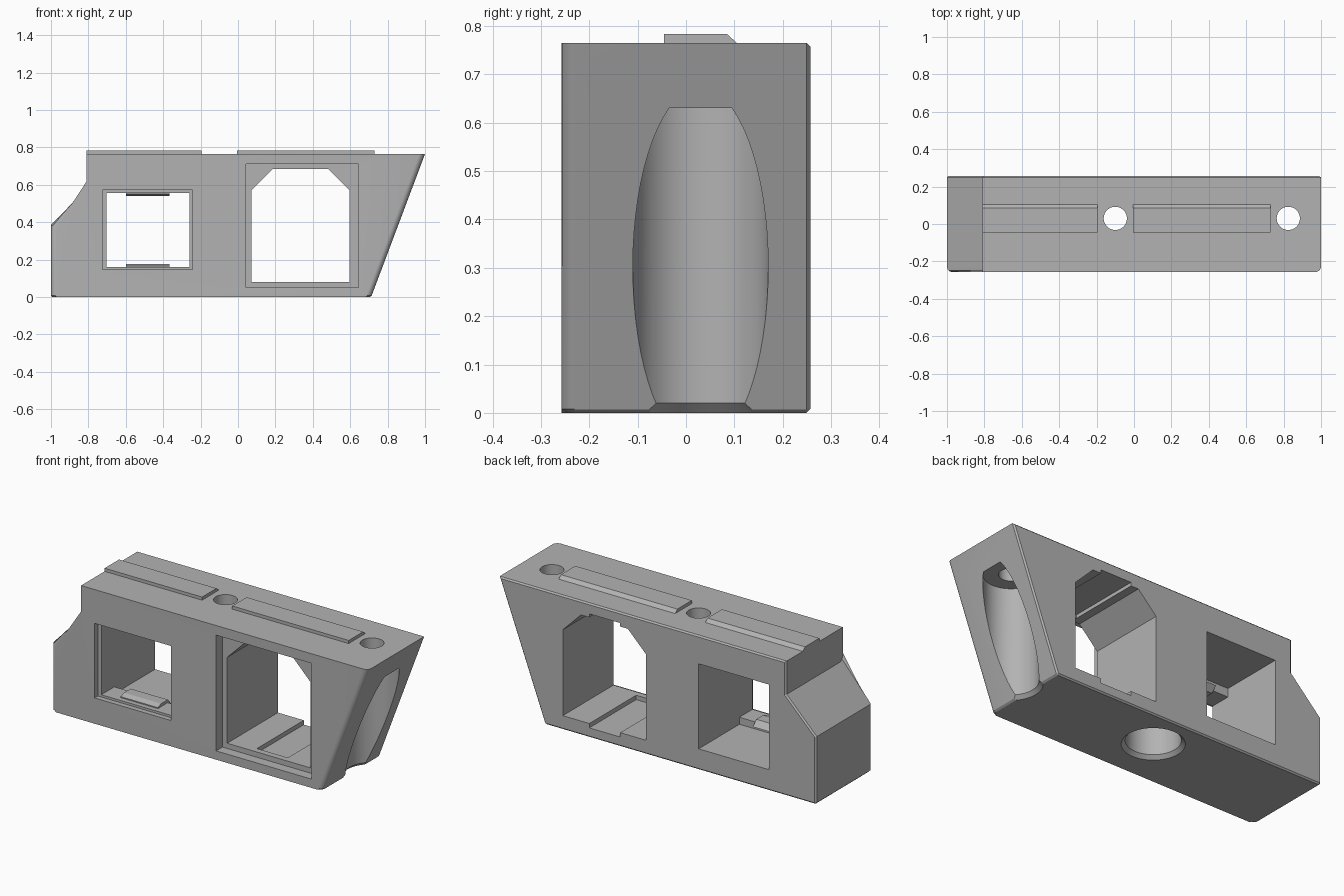
import bpy, bmesh, math

cube = bpy.data.objects.get("Cube")
if cube:
    bpy.data.objects.remove(cube, do_unlink=True)

# Single plastic colour
grey = bpy.data.materials.new("plain grey")
grey.use_nodes = True
colour = (0.45, 0.45, 0.45, 1)
grey.diffuse_color = colour
grey.node_tree.nodes["Principled BSDF"].inputs["Base Color"].default_value = colour

BACK = 0.257
TOP = 0.765


def make(name, bm):
    bmesh.ops.recalc_face_normals(bm, faces=bm.faces)
    mesh = bpy.data.meshes.new(name)
    bm.to_mesh(mesh)
    bm.free()
    mesh.materials.append(grey)
    obj = bpy.data.objects.new(name, mesh)
    bpy.context.collection.objects.link(obj)
    return obj


def prism(profile, axis, start, end):
    """Extrude an (x, z) profile along y, or a (y, z) profile along x."""
    bm = bmesh.new()
    place = (lambda p, d: (p[0], d, p[1])) if axis == "y" else (lambda p, d: (d, p[0], p[1]))
    rings = [[bm.verts.new(place(p, d)) for p in profile] for d in (start, end)]
    for ring in rings:
        bm.faces.new(ring)
    n = len(profile)
    for i in range(n):
        j = (i + 1) % n
        bm.faces.new((rings[0][i], rings[0][j], rings[1][j], rings[1][i]))
    return bm


def rect(a0, a1, b0, b1):
    return [(a0, b0), (a1, b0), (a1, b1), (a0, b1)]


def lathe(profile, x, y, sides=64):
    """Closed turned solid from (radius, z) points."""
    bm = bmesh.new()
    turn = [2 * math.pi * i / sides for i in range(sides)]
    rings = [[bm.verts.new((x + r * math.cos(a), y + r * math.sin(a), z)) for a in turn]
             for r, z in profile]
    for low, high in zip(rings, rings[1:]):
        for i in range(sides):
            j = (i + 1) % sides
            bm.faces.new((low[i], low[j], high[j], high[i]))
    bm.faces.new(rings[0])
    bm.faces.new(rings[-1])
    return bm


def cut(body, bm):
    cutter = make("cutter", bm)
    cutter.hide_render = True
    mod = body.modifiers.new("cut", "BOOLEAN")
    mod.operation = "DIFFERENCE"
    mod.solver = "EXACT"
    mod.object = cutter
    bpy.context.view_layer.objects.active = body
    bpy.ops.object.modifier_apply(modifier=mod.name)
    bpy.data.objects.remove(cutter, do_unlink=True)


# Body: side outline extruded through its depth
outline = [(-1, 0), (0.712, 0), (1, TOP), (-0.81, TOP), (-0.81, 0.575), (-1, 0.385)]
bm = prism(outline, "y", -BACK, BACK)


def front_end(e):
    a, b = (v.co for v in e.verts)
    on_front = max(a.y, b.y) < -BACK + 0.001
    return on_front and abs(a.z - b.z) > 0.1 and (max(a.x, b.x) > 0.9 or min(a.x, b.x) < -0.95)


# Rounded front ends, then a fine chamfer round the bottom and the back
bmesh.ops.bevel(bm, geom=[e for e in bm.edges if front_end(e)], offset=0.03,
                segments=6, profile=0.5, affect="EDGES")
rim = [e for e in bm.edges
       if all(v.co.z < 0.001 for v in e.verts) or all(v.co.y > BACK - 0.001 for v in e.verts)]
bmesh.ops.bevel(bm, geom=rim, offset=0.008, segments=1, affect="EDGES")
body = make("body", bm)

# Small window: shallow front recess, lip and taller rear cavity
cut(body, prism(rect(-0.725, -0.243, 0.147, 0.572), "y", -0.3, -0.228))
cavity = [(-0.29, 0.16), (-0.11, 0.16), (-0.11, 0.12), (0.3, 0.12),
          (0.3, 0.605), (-0.11, 0.605), (-0.11, 0.556), (-0.29, 0.556)]
cut(body, prism(cavity, "x", -0.703, -0.26))

# Large window: front recess, clipped-corner opening, grooves above and below
cut(body, prism(rect(0.042, 0.643, 0.05, 0.71), "y", -0.3, -0.2))
opening = [(0.072, 0.08), (0.597, 0.08), (0.597, 0.57), (0.482, 0.685),
           (0.187, 0.685), (0.072, 0.57)]
cut(body, prism(opening, "y", -0.29, 0.3))
cut(body, prism(rect(0.235, 0.43, 0.055, 0.705), "y", -0.165, 0.31))

# Screw holes with wide bores from below
bore = [(0.18, -0.02), (0.14, 0.02), (0.14, 0.63), (0.062, 0.63), (0.062, 0.9)]
for x in (-0.1, 0.825):
    cut(body, lathe(bore, x, 0.03))

bpy.ops.object.select_all(action="DESELECT")
body.select_set(True)
bpy.context.view_layer.objects.active = body
bpy.ops.object.shade_smooth_by_angle(angle=math.radians(25))

# Top ribs with a sloped rear side
rib = [(-0.045, TOP - 0.005), (0.105, TOP - 0.005), (0.105, TOP), (0.085, 0.783), (-0.045, 0.783)]
make("left_rib", prism(rib, "x", -0.005, 0.73))
make("right_rib", prism(rib, "x", -0.81, -0.195))

# Wedge clips on the lips of the small window
for name, edge, way in (("lower_clip", 0.16, 1), ("upper_clip", 0.556, -1)):
    wedge = [(-0.2, edge - 0.005 * way), (-0.2, edge + 0.006 * way), (-0.17, edge + 0.017 * way),
             (-0.11, edge + 0.017 * way), (-0.08, edge - 0.015 * way), (-0.11, edge - 0.015 * way)]
    make(name, prism(wedge, "x", -0.6, -0.366))
